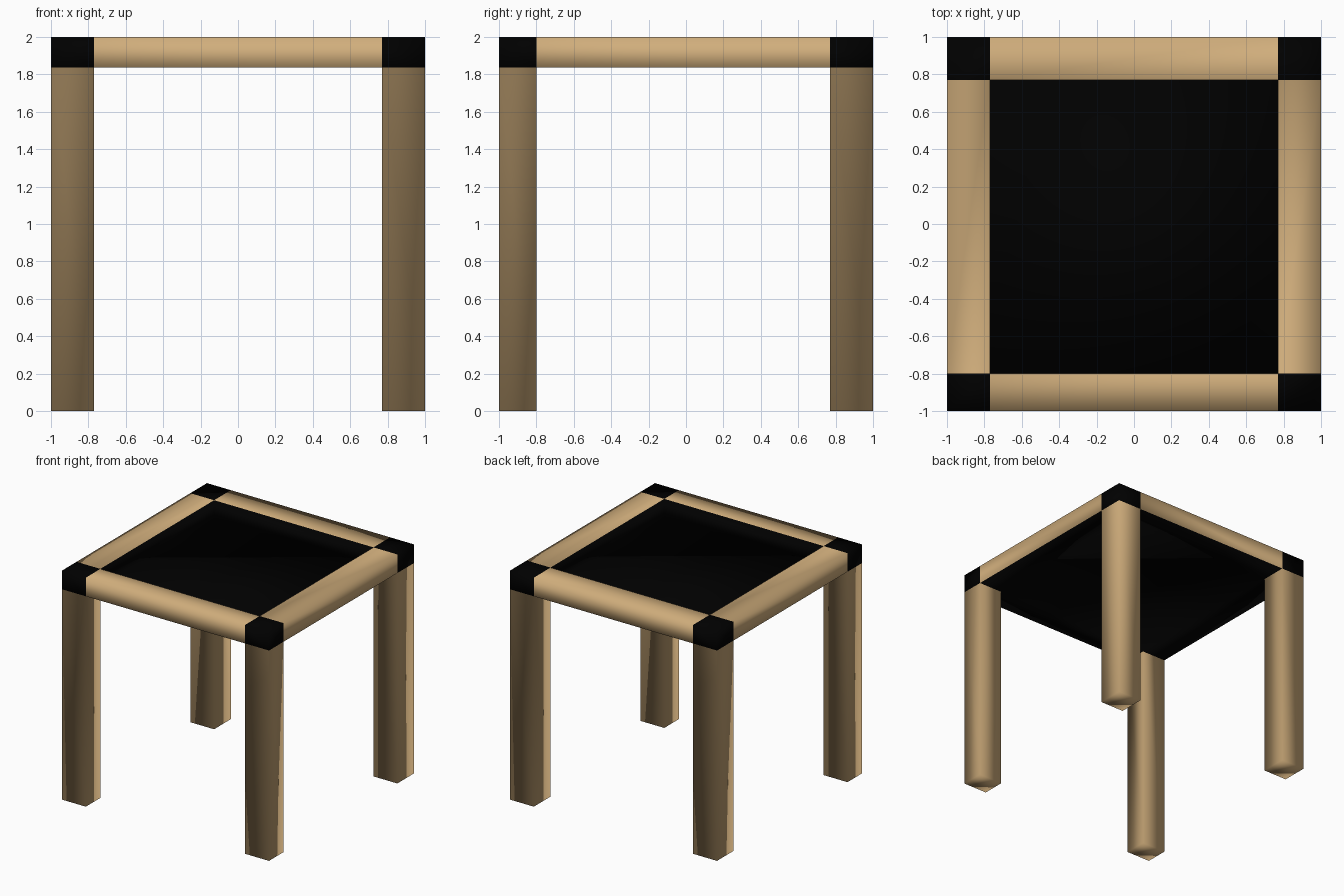
import bpy, bmesh
from mathutils import Vector

if "Cube" in bpy.data.objects:
    bpy.data.objects.remove(bpy.data.objects["Cube"])

TOP, UNDER = 2.0, 1.837
X_CUTS, Y_CUTS = (-0.77, 0.77), (-0.80, 0.77)


def material(name, colour):
    mat = bpy.data.materials.new(name)
    mat.diffuse_color = (*colour, 1)
    mat.use_nodes = True
    mat.node_tree.nodes["Principled BSDF"].inputs["Base Color"].default_value = mat.diffuse_color
    return mat


def outside(value, cuts):
    return value < cuts[0] or value > cuts[1]


bm = bmesh.new()

# Slab for the table top
bmesh.ops.create_cube(bm, size=1)
bmesh.ops.scale(bm, vec=(2, 2, TOP - UNDER), verts=bm.verts)
bmesh.ops.translate(bm, vec=(0, 0, (TOP + UNDER) / 2), verts=bm.verts)

# Loop cuts separating corners, rails and centre panel
for axis, cuts in ((Vector((1, 0, 0)), X_CUTS), (Vector((0, 1, 0)), Y_CUTS)):
    for c in cuts:
        bmesh.ops.bisect_plane(bm, geom=bm.verts[:] + bm.edges[:] + bm.faces[:],
                               plane_co=axis * c, plane_no=axis)
bm.normal_update()

# Black corners, panel and underside; wooden rails
corner_bottoms, centre_bottom, centre_top = [], None, None
for f in bm.faces:
    c = f.calc_center_median()
    out_x, out_y = outside(c.x, X_CUTS), outside(c.y, Y_CUTS)
    corner, centre = out_x and out_y, not (out_x or out_y)
    below = f.normal.z < -0.5
    f.material_index = 1 if corner or below or centre else 0
    if corner and below:
        corner_bottoms.append(f)
    if centre and below:
        centre_bottom = f
    elif centre:
        centre_top = f

# Sunken panel: black inner rail walls down to a thin floor
low, high = list(centre_bottom.verts), list(centre_top.verts)
above = {v: min(high, key=lambda h: (h.co - v.co).length) for v in low}
bm.faces.remove(centre_top)
for a, b in zip(low, low[1:] + low[:1]):
    wall = bm.faces.new((a, b, above[b], above[a]))
    wall.material_index = 1
centre_bottom.normal_flip()

# Legs extruded down from the corners, with the slab kept closed above them
caps = [list(f.verts) for f in corner_bottoms]
feet = bmesh.ops.extrude_discrete_faces(bm, faces=corner_bottoms)["faces"]
bmesh.ops.translate(bm, vec=(0, 0, -UNDER), verts=[v for f in feet for v in f.verts])
for verts in caps:
    bm.faces.new(verts).material_index = 1
for f in bm.faces:
    if f.calc_center_median().z < UNDER - 0.1:
        f.material_index = 0
    f.smooth = True

mesh = bpy.data.meshes.new("table")
bm.to_mesh(mesh)
bm.free()
mesh.materials.append(material("wood", (0.63, 0.42, 0.20)))
mesh.materials.append(material("black", (0.0, 0.0, 0.0)))
table = bpy.data.objects.new("table", mesh)
bpy.context.collection.objects.link(table)
